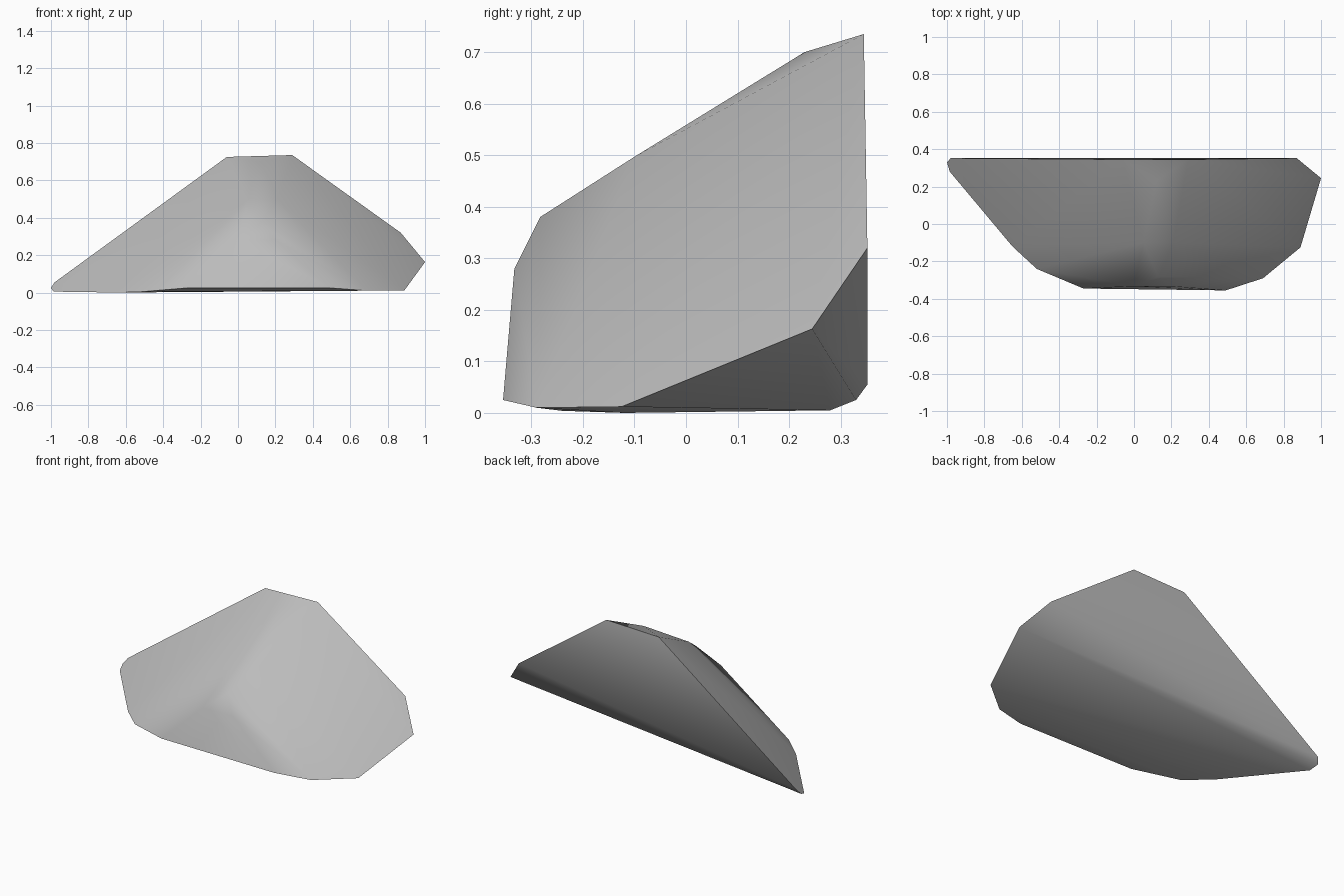
import bpy, bmesh, math

cube = bpy.data.objects.get("Cube")
if cube:
    bpy.data.objects.remove(cube, do_unlink=True)

# Stone colour
stone = bpy.data.materials.new("stone grey")
stone.use_nodes = True
grey = (0.5, 0.5, 0.5, 1)
stone.diffuse_color = grey
stone.node_tree.nodes["Principled BSDF"].inputs["Base Color"].default_value = grey

# Corners of the chipped boulder, grouped by area
base_rim = [(.89, -.125, .012), (.69, -.29, .01), (.49, -.355, .025),
            (-.27, -.345, .025), (-.52, -.24, .004), (-.65, -.12, 0),
            (-.985, .28, .005)]
left_tip = [(1, .245, .163), (.87, .352, .32)]
right_tip = [(-1, .33, .025), (-.98, .352, .055)]
crest = [(.29, .345, .735), (-.06, .345, .725), (.12, .23, .70),
         (.05, -.1, .497), (.21, -.1, .497), (.13, -.283, .38)]
front_face = [(0, -.333, .28), (.2, -.333, .28)]

# Wrap the corners in a convex shell
bm = bmesh.new()
for co in base_rim + left_tip + right_tip + crest + front_face:
    bm.verts.new(co)
hull = bmesh.ops.convex_hull(bm, input=bm.verts)
loose = [v for v in hull["geom_interior"] if isinstance(v, bmesh.types.BMVert)]
bmesh.ops.delete(bm, geom=loose, context='VERTS')
bmesh.ops.dissolve_limit(bm, angle_limit=math.radians(1),
                         verts=bm.verts, edges=bm.edges)
bmesh.ops.recalc_face_normals(bm, faces=bm.faces)

mesh = bpy.data.meshes.new("boulder")
bm.to_mesh(mesh)
bm.free()
mesh.materials.append(stone)
boulder = bpy.data.objects.new("boulder", mesh)
bpy.context.collection.objects.link(boulder)

# Soft ridges, crisp back and underside edges
bpy.ops.object.select_all(action='DESELECT')
boulder.select_set(True)
bpy.context.view_layer.objects.active = boulder
bpy.ops.object.shade_smooth_by_angle(angle=math.radians(42))
